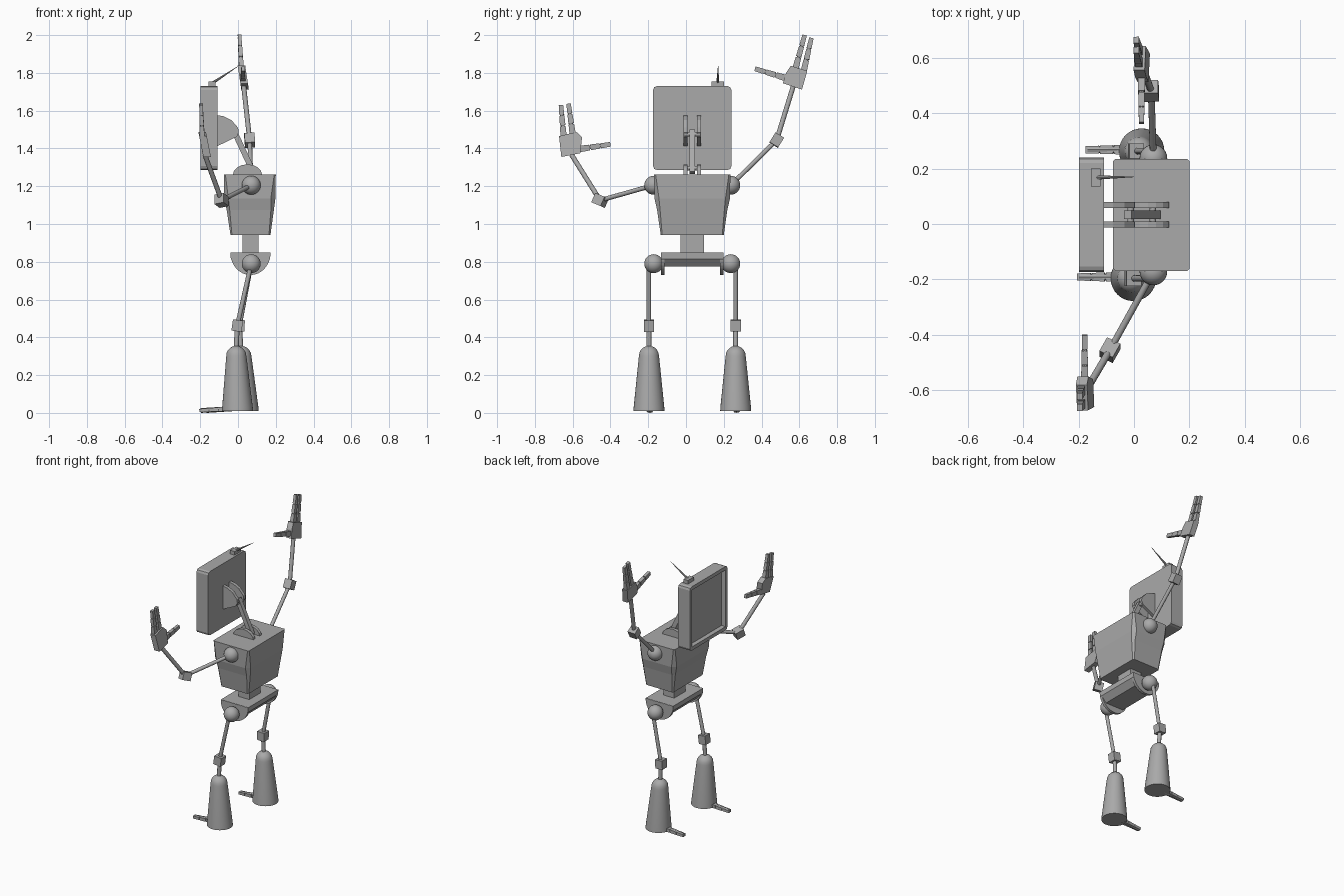
import bpy, bmesh, math
from mathutils import Vector, Matrix

if "Cube" in bpy.data.objects:
    bpy.data.objects.remove(bpy.data.objects["Cube"])

grey = bpy.data.materials.new("grey metal")
grey.diffuse_color = (0.4, 0.4, 0.4, 1)
grey.use_nodes = True
grey.node_tree.nodes["Principled BSDF"].inputs["Base Color"].default_value = grey.diffuse_color
MID = 0.033  # y of the body's mirror plane


def finish(name, bm, smooth=False):
    bmesh.ops.recalc_face_normals(bm, faces=bm.faces)
    me = bpy.data.meshes.new(name)
    bm.to_mesh(me)
    bm.free()
    ob = bpy.data.objects.new(name, me)
    bpy.context.collection.objects.link(ob)
    me.materials.append(grey)
    if smooth:
        bpy.ops.object.select_all(action='DESELECT')
        bpy.context.view_layer.objects.active = ob
        ob.select_set(True)
        bpy.ops.object.shade_smooth_by_angle(angle=math.radians(40))
    return ob


def loft(name, rings, smooth=False):
    bm = bmesh.new()
    vs = [[bm.verts.new(p) for p in r] for r in rings]
    n = len(vs[0])
    for a, b in zip(vs, vs[1:]):
        for i in range(n):
            j = (i + 1) % n
            bm.faces.new((a[i], a[j], b[j], b[i]))
    bm.faces.new(vs[0][::-1])
    bm.faces.new(vs[-1])
    return finish(name, bm, smooth)


def box(name, lo, hi):
    lo, hi = Vector(lo), Vector(hi)
    bm = bmesh.new()
    bmesh.ops.create_cube(bm, size=1, matrix=Matrix.Translation((lo + hi) / 2) @ Matrix.Diagonal((*(hi - lo), 1)))
    return finish(name, bm)


def plate(name, pts, y0, y1):
    """Outline in x,z extruded along y."""
    return loft(name, [[(x, y, z) for x, z in pts] for y in (y0, y1)])


def frame(a, b):
    d = (b - a).normalized()
    u = Vector((1, 0, 0)) if abs(d.x) < 0.8 else Vector((0, 1, 0))
    u = (u - d * u.dot(d)).normalized()
    return u, d.cross(u)


def rod(name, a, b, r0, r1=None, n=12):
    a, b = Vector(a), Vector(b)
    u, v = frame(a, b)
    r1 = r0 if r1 is None else r1
    ring = lambda c, r: [c + (u * math.cos(t) + v * math.sin(t)) * r
                         for t in (2 * math.pi * i / n for i in range(n))]
    return loft(name, [ring(a, r0), ring(b, r1)], True)


def beam(name, a, b, wu, wv, taper=1.0):
    """Rectangular bar from a to b; wu is its width across x."""
    a, b = Vector(a), Vector(b)
    u, v = frame(a, b)
    ring = lambda c, k: [c + (u * wu * s + v * wv * t) * k / 2 for s, t in ((-1, -1), (1, -1), (1, 1), (-1, 1))]
    return loft(name, [ring(a, 1), ring(b, taper)])


def ball(name, c, r):
    bm = bmesh.new()
    bmesh.ops.create_uvsphere(bm, u_segments=24, v_segments=14, radius=r, matrix=Matrix.Translation(c))
    return finish(name, bm, True)


def joint(name, p, before, after, size):
    d = ((Vector(p) - Vector(before)).normalized() + (Vector(after) - Vector(p)).normalized()).normalized()
    beam(name, Vector(p) - d * size / 2, Vector(p) + d * size / 2, size * 0.9, size * 0.9)


def finger(name, a, b, thick, wide):
    """Three tapering segments strung on a thin core."""
    a, b = Vector(a), Vector(b)
    rod(name + "_core", a, a.lerp(b, 0.95), thick * 0.35, n=8)
    for i in range(3):
        k = 1 - 0.1 * i
        beam(f"{name}_segment_{i}", a.lerp(b, i / 3 + 0.015), a.lerp(b, (i + 1) / 3 - 0.015 * (i < 2)),
             thick * k, wide * k, 0.9)


# head: flat monitor with recessed screen facing -x
bm = bmesh.new()
bmesh.ops.create_cube(bm, size=1, matrix=Matrix.Translation((-0.153, MID, 1.508)) @ Matrix.Diagonal((0.09, 0.414, 0.444, 1)))
along_x = [e for e in bm.edges if abs(e.verts[0].co.x - e.verts[1].co.x) > 0.05]
bmesh.ops.bevel(bm, geom=along_x, offset=0.02, segments=2, affect='EDGES', profile=0.5)
screen = min(bm.faces, key=lambda f: f.calc_center_median().x)
bmesh.ops.inset_region(bm, faces=[screen], thickness=0.025)
bmesh.ops.inset_region(bm, faces=[screen], thickness=0.008)
bmesh.ops.translate(bm, verts=screen.verts, vec=(0.022, 0, 0))
finish("monitor_head", bm)

# antenna
box("antenna_base", (-0.155, 0.135, 1.728), (-0.12, 0.2, 1.755))
rod("antenna", (-0.137, 0.168, 1.745), (0.0, 0.17, 1.835), 0.008, 0.001, 8)

# neck: brackets on head and torso, bar and pins
for s in (-1, 1):
    y0, y1 = MID + s * 0.024, MID + s * 0.046
    plate("head_bracket", [(-0.11, 1.576), (-0.075, 1.57), (-0.035, 1.55), (0.0, 1.51), (0.004, 1.485),
                           (-0.01, 1.46), (-0.11, 1.412)], y0, y1)
    plate("torso_bracket", [(0.05 + 0.078 * math.cos(t), 1.258 + 0.058 * math.sin(t))
                            for t in (math.pi * i / 8 for i in range(9))], y0, y1)
beam("neck_bar", (-0.022, MID, 1.495), (0.082, MID, 1.272), 0.03, 0.03)
for n, x, z in (("upper", -0.012, 1.475), ("lower", 0.068, 1.295)):
    rod(n + "_neck_pin", (x, MID - 0.04, z), (x, MID + 0.04, z), 0.012)


# torso: chamfered loft tapering to the waist
def octagon(z, x0, x1, half, c):
    y0, y1 = MID - half, MID + half
    return [(x0 + c, y0, z), (x1 - c, y0, z), (x1, y0 + c, z), (x1, y1 - c, z),
            (x1 - c, y1, z), (x0 + c, y1, z), (x0, y1 - c, z), (x0, y0 + c, z)]


loft("torso", [octagon(0.943, -0.04, 0.172, 0.167, 0.008), octagon(1.075, -0.06, 0.19, 0.186, 0.016),
               octagon(1.136, -0.075, 0.198, 0.2, 0.024), octagon(1.263, -0.075, 0.2, 0.202, 0.008)])
box("waist", (0.024, MID - 0.063, 0.84), (0.108, MID + 0.063, 0.948))

# pelvis: tray with half-round end plates
plate("pelvis", [(-0.04, 0.848), (0.172, 0.848), (0.17, 0.815), (0.135, 0.774), (-0.003, 0.774), (-0.038, 0.815)],
      MID - 0.165, MID + 0.165)
half_disc = [(0.066 + 0.106 * math.cos(t), 0.846 - 0.116 * math.sin(t)) for t in (math.pi * i / 16 for i in range(17))]
for s in (-1, 1):
    plate("pelvis_end", half_disc, MID + s * 0.147, MID + s * 0.166)
    ball("shoulder", (0.07, MID + s * 0.204, 1.205), 0.05)
    ball("hip", (0.07, MID + s * 0.204, 0.79), 0.05)

# arms: shoulder, elbow, wrist; palm outline and fingers in y,z
arms = {
    "right": dict(
        path=[(0.07, -0.172, 1.205), (-0.087, -0.455, 1.125), (-0.175, -0.605, 1.365)],
        palm=[(-0.66, 1.355), (-0.56, 1.375), (-0.55, 1.46), (-0.58, 1.487), (-0.672, 1.465)],
        xs=(-0.178, -0.19, -0.196),
        fingers=[((-0.648, 1.465), (-0.662, 1.63)), ((-0.60, 1.477), (-0.622, 1.637))],
        thumb=((-0.562, 1.397), (-0.40, 1.422))),
    "left": dict(
        path=[(0.07, 0.237, 1.205), (0.062, 0.48, 1.444), (0.03, 0.568, 1.73)],
        palm=[(0.513, 1.745), (0.614, 1.712), (0.642, 1.81), (0.555, 1.838), (0.53, 1.80)],
        xs=(0.027, 0.018, 0.008),
        fingers=[((0.58, 1.825), (0.628, 2.0)), ((0.624, 1.812), (0.664, 1.985))],
        thumb=((0.53, 1.772), (0.365, 1.822))),
}
for side, a in arms.items():
    s, e, w = a["path"]
    rod(side + "_upper_arm", s, e, 0.012)
    rod(side + "_forearm", e, w, 0.013)
    joint(side + "_elbow", e, s, w, 0.06)
    xp, xf, xt = a["xs"]
    zmid = sum(p[1] for p in a["palm"]) / 5
    lean = (xf - xp) / 0.06
    loft(side + "_palm", [[(xp + lean * (z - zmid) + dx, y, z) for y, z in a["palm"]] for dx in (-0.02, 0.02)])
    for i, (p, q) in enumerate(a["fingers"]):
        finger(f"{side}_finger_{i}", (xf, *p), (xt, *q), 0.026, 0.033)
    finger(side + "_thumb", (xp, *a["thumb"][0]), (xp, *a["thumb"][1]), 0.026, 0.034)

# legs: rods, knee blocks, bell-shaped feet with one toe
bell = [(0.082, 0.01), (0.081, 0.03), (0.055, 0.285)] + \
       [(0.053 * math.cos(t), 0.302 + 0.053 * math.sin(t)) for t in (math.radians(d) for d in (0, 18, 36, 54, 72, 88))]
for side, y, knee_x, top_x, foot_x in (("right", -0.196, -0.004, -0.01, -0.002), ("left", 0.263, 0.008, 0.016, 0.028)):
    hip, knee, ankle = (0.07, y, 0.79), (knee_x, y, 0.462), (top_x, y, 0.33)
    rod(side + "_thigh", hip, knee, 0.012)
    rod(side + "_shin", knee, ankle, 0.013)
    joint(side + "_knee", knee, hip, ankle, 0.06)
    loft(side + "_foot", [[(foot_x + (top_x - foot_x) * z / 0.355 + r * math.cos(t), y + r * math.sin(t), z)
                           for t in (2 * math.pi * i / 32 for i in range(32))] for r, z in bell], True)
    finger(side + "_toe", (foot_x - 0.05, y + 0.005, 0.022), (foot_x - 0.203, y + 0.005, 0.012), 0.036, 0.024)
